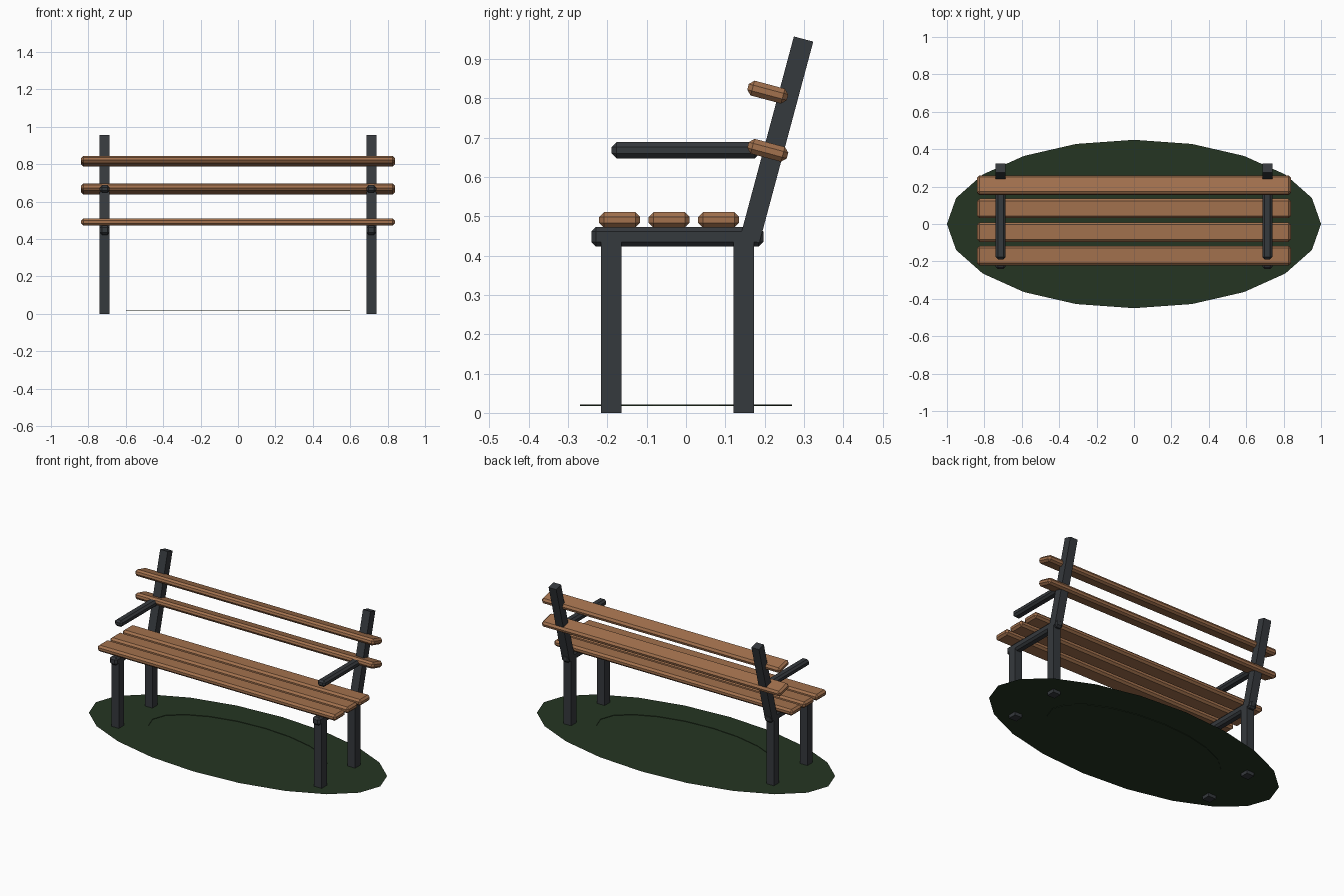
import bpy, bmesh, math
from mathutils import Matrix, Vector

if "Cube" in bpy.data.objects:
    bpy.data.objects.remove(bpy.data.objects["Cube"])


def material(name, rgb):
    m = bpy.data.materials.new(name)
    m.diffuse_color = (*rgb, 1)
    m.use_nodes = True
    m.node_tree.nodes["Principled BSDF"].inputs["Base Color"].default_value = m.diffuse_color
    return m


WOOD = material("wood", (0.36, 0.165, 0.075))
IRON = material("iron", (0.036, 0.041, 0.047))
GRASS = material("grass", (0.018, 0.036, 0.016))


def add_object(name, bm, mat):
    me = bpy.data.meshes.new(name)
    bm.to_mesh(me)
    bm.free()
    me.materials.append(mat)
    ob = bpy.data.objects.new(name, me)
    bpy.context.collection.objects.link(ob)
    return ob


def block(name, centre, size, mat, tilt=0, chamfer=0):
    """Box tilted about x, with an optional one-step chamfer."""
    bm = bmesh.new()
    bmesh.ops.create_cube(bm, size=1, matrix=Matrix.Diagonal((*size, 1)))
    if chamfer:
        bmesh.ops.bevel(bm, geom=bm.edges[:], offset=chamfer, segments=1,
                        affect='EDGES', profile=0.5)
    bm.transform(Matrix.Translation(Vector(centre))
                 @ Matrix.Rotation(math.radians(tilt), 4, 'X'))
    return add_object(name, bm, mat)


LEAN = -15
W = 0.053

# Iron frame on each side
for side, s in (("left", -1), ("right", 1)):
    x = s * 0.713
    block(f"{side}_front_leg", (x, -0.19, 0.23), (W, W, 0.46), IRON)
    block(f"{side}_back_leg", (x, 0.147, 0.23), (W, W, 0.46), IRON)
    block(f"{side}_seat_rail", (x, -0.022, 0.448), (W, 0.438, 0.05), IRON, chamfer=0.012)
    block(f"{side}_back_post", (x, 0.2305, 0.695), (W, 0.051, 0.53), IRON, LEAN)
    block(f"{side}_armrest", (x, -0.001, 0.668), (W, 0.376, 0.041), IRON, chamfer=0.012)

# Seat slats
for i, y in enumerate((-0.169, -0.043, 0.083)):
    block(f"seat_slat_{i + 1}", (0, y, 0.491), (1.678, 0.104, 0.039), WOOD, chamfer=0.012)

# Backrest slats, leaning with the posts
for i, z in enumerate((0.668, 0.816)):
    block(f"back_slat_{i + 1}", (0, 0.208, z), (1.678, 0.104, 0.039), WOOD, LEAN, 0.012)

# Oval grass patch with a barely sunken middle
bm = bmesh.new()
rings = []
for r, z in ((1.0, 0.021), (0.6, 0.021), (0.6, 0.018)):
    rings.append([bm.verts.new((r * math.cos(a * math.tau / 20),
                                0.45 * r * math.sin(a * math.tau / 20), z))
                  for a in range(20)])
for outer, inner in zip(rings, rings[1:]):
    for i in range(20):
        j = (i + 1) % 20
        bm.faces.new((outer[i], outer[j], inner[j], inner[i]))
bm.faces.new(rings[-1])
add_object("grass_patch", bm, GRASS)
